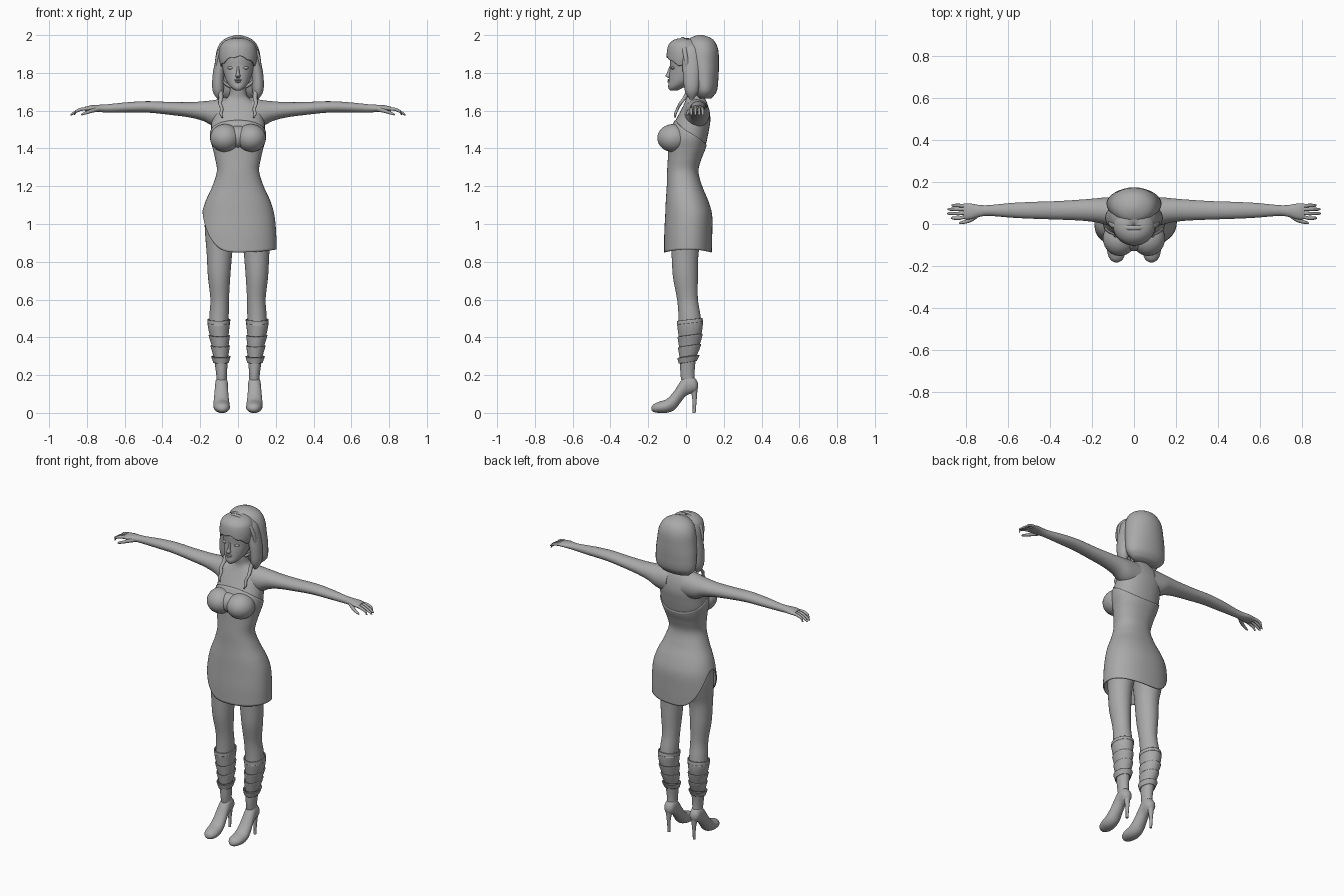
import bpy, bmesh, math
from math import sin, cos, pi
from mathutils import Matrix

grey = bpy.data.materials.new("plain grey")
grey.diffuse_color = (0.4, 0.4, 0.4, 1)


def finish(name, bm, thick=0):
    bmesh.ops.recalc_face_normals(bm, faces=bm.faces)
    me = bpy.data.meshes.new(name)
    bm.to_mesh(me)
    bm.free()
    ob = bpy.data.objects.new(name, me)
    bpy.context.collection.objects.link(ob)
    me.materials.append(grey)
    if thick:
        mod = ob.modifiers.new("thickness", 'SOLIDIFY')
        mod.thickness = thick
        mod.offset = -1
    bpy.ops.object.select_all(action='DESELECT')
    ob.select_set(True)
    bpy.context.view_layer.objects.active = ob
    bpy.ops.object.shade_smooth_by_angle(angle=math.radians(50))
    return ob


def sample(keys, t):
    """Smooth interpolation of (t, centre1, centre2, radius1, radius2) rows."""
    t = min(max(t, keys[0][0]), keys[-1][0])
    i = 0
    while i < len(keys) - 2 and t > keys[i + 1][0]:
        i += 1
    a, b = keys[i], keys[i + 1]
    p, n = keys[max(i - 1, 0)], keys[min(i + 2, len(keys) - 1)]
    h = b[0] - a[0]
    s = (t - a[0]) / h
    out = []
    for k in range(1, 5):
        ma = (b[k] - p[k]) / (b[0] - p[0]) * h
        mb = (n[k] - a[k]) / (n[0] - a[0]) * h
        out.append((2*s**3 - 3*s*s + 1)*a[k] + (s**3 - 2*s*s + s)*ma
                   + (3*s*s - 2*s**3)*b[k] + (s**3 - s*s)*mb)
    return out


def loft(name, keys, axis='z', side=1, lo=None, hi=None, grow=(0, 0),
         e=1.0, segs=32, steps=4, shell=0):
    """Skin elliptical rings along an axis; lo/hi may vary around the ring."""
    lo = lo or (lambda a: keys[0][0])
    hi = hi or (lambda a: keys[-1][0])
    n = steps * (len(keys) - 1)
    bm = bmesh.new()
    rings = []
    for j in range(n + 1):
        ring = []
        for i in range(segs):
            a = 2 * pi * i / segs
            f = j / n
            t = lo(a) + (hi(a) - lo(a)) * f
            c1, c2, r1, r2 = sample(keys, t)
            g = grow[0] + (grow[1] - grow[0]) * f
            u = c1 + (max(r1, .001) + g) * math.copysign(abs(cos(a))**e, cos(a))
            v = c2 + (max(r2, .001) + g) * math.copysign(abs(sin(a))**e, sin(a))
            x, y, z = {'x': (t, u, v), 'y': (u, t, v), 'z': (u, v, t)}[axis]
            ring.append(bm.verts.new((x * side, y, z)))
        rings.append(ring)
    for p, q in zip(rings, rings[1:]):
        for i in range(segs):
            k = (i + 1) % segs
            bm.faces.new((p[i], p[k], q[k], q[i]))
    if not shell:
        bm.faces.new(rings[0])
        bm.faces.new(rings[-1])
    return finish(name, bm, shell)


def ball(name, pos, scale):
    bm = bmesh.new()
    bmesh.ops.create_uvsphere(bm, u_segments=28, v_segments=16, radius=1,
                              matrix=Matrix.LocRotScale(pos, None, scale))
    return finish(name, bm)


# Torso, neck and dress share one profile
TORSO = [(.84, 0, .01, .2, .122), (.95, 0, .012, .198, .123), (1.05, 0, .014, .188, .12),
         (1.12, 0, .006, .168, .109), (1.2, 0, -.008, .132, .09), (1.28, 0, -.017, .108, .079),
         (1.35, 0, -.006, .118, .086), (1.4, 0, .005, .13, .095), (1.45, 0, .011, .143, .101),
         (1.5, 0, .021, .143, .101), (1.55, 0, .037, .14, .092), (1.6, 0, .048, .135, .076),
         (1.64, 0, .052, .1, .06), (1.665, 0, .05, .06, .05), (1.69, 0, .043, .045, .045),
         (1.8, 0, .025, .042, .043)]
loft("torso", TORSO, lo=lambda a: 1.1, e=.9)
loft("dress", TORSO, e=.9, segs=64, shell=.006, grow=(.004, .004),
     lo=lambda a: .85 + .015*cos(a)**2 + .205*max(0, -cos(a))**3,
     hi=lambda a: 1.485 - .065*sin(a))
ball("bust_centre", (0, -.068, 1.46), (.09, .06, .06))

# Head: skull, nose, lips
loft("head", [(1.706, 0, -.066, .014, .018), (1.72, 0, -.056, .034, .038),
              (1.75, 0, -.026, .058, .066), (1.79, 0, -.005, .073, .084),
              (1.83, 0, .008, .083, .092), (1.88, 0, .012, .088, .097),
              (1.93, 0, .015, .082, .09), (1.965, 0, .02, .05, .06)])
loft("nose", [(1.772, 0, -.085, .006, .006), (1.782, 0, -.09, .013, .018),
              (1.80, 0, -.087, .008, .014), (1.835, 0, -.08, .006, .008)], segs=16)
ball("upper_lip", (0, -.09, 1.762), (.02, .009, .005))
ball("lower_lip", (0, -.089, 1.753), (.016, .009, .006))

# Hair: back mass, fringe and band
loft("back_hair", [(1.665, 0, .1, .09, .035), (1.70, 0, .1, .125, .062), (1.78, 0, .095, .13, .077),
                   (1.86, 0, .088, .122, .086), (1.92, 0, .085, .112, .086),
                   (1.96, 0, .08, .093, .076), (1.985, 0, .077, .062, .055), (2.0, 0, .075, .015, .015)])
loft("fringe", [(1.82, 0, -.01, .088, .088), (1.88, 0, -.01, .1, .093), (1.94, 0, -.01, .094, .086),
                (1.965, 0, -.008, .075, .07), (1.98, 0, -.006, .045, .045), (1.986, 0, -.005, .005, .005)],
     segs=64, shell=.006,
     lo=lambda a: 1.83 + .05*max(0, -sin(a))**2 + .01*abs(cos(4.5*a)))
R, r = 1.0, .09
bm = bmesh.new()
N, M = 48, 10
vs = [[bm.verts.new((cos(2*pi*i/N) * (.114 + .008*cos(2*pi*j/M)),
                     .004 - .022*sin(2*pi*i/N) + .012*sin(2*pi*j/M),
                     1.85 + sin(2*pi*i/N) * (.132 + .008*cos(2*pi*j/M))))
       for j in range(M)] for i in range(N)]
for i in range(N):
    for j in range(M):
        bm.faces.new((vs[i][j], vs[(i+1) % N][j], vs[(i+1) % N][(j+1) % M], vs[i][(j+1) % M]))
finish("hair_band", bm)

LEG = [(.15, .087, .015, .028, .035), (.2, .087, .008, .028, .037), (.28, .09, .01, .036, .042),
       (.36, .095, .018, .044, .054), (.45, .102, .022, .051, .061), (.52, .1, .018, .051, .058),
       (.6, .097, .008, .049, .055), (.72, .1, -.003, .059, .066), (.85, .098, -.005, .068, .072),
       (.92, .096, .003, .076, .085), (1.0, .092, .01, .084, .098), (1.1, .09, .01, .075, .085)]
ARM = [(.05, .055, 1.585, .07, .075), (.1, .058, 1.585, .068, .075), (.14, .062, 1.588, .064, .066),
       (.18, .065, 1.597, .057, .053), (.25, .066, 1.604, .05, .041), (.36, .065, 1.612, .044, .034),
       (.48, .065, 1.62, .04, .03), (.58, .065, 1.618, .035, .027), (.7, .064, 1.612, .025, .021),
       (.74, .062, 1.612, .029, .019), (.78, .06, 1.612, .038, .016), (.81, .06, 1.609, .037, .012)]
FOOT = [(-.183, .083, .022, .008, .008), (-.173, .083, .025, .026, .02), (-.145, .084, .029, .04, .029),
        (-.1, .087, .038, .043, .037), (-.06, .088, .068, .04, .051), (-.03, .088, .11, .036, .056),
        (0, .087, .145, .034, .055), (.035, .087, .15, .032, .045), (.055, .087, .145, .024, .03),
        (.064, .087, .145, .008, .012)]

for s, tag in ((1, "left"), (-1, "right")):
    ball(tag + "_bust", (s*.068, -.068, 1.455), (.08, .084, .074))
    ball(tag + "_eye", (s*.038, -.068, 1.826), (.019, .012, .008))
    # Hair locks beside the face, with thin curled ends on the chest
    loft(tag + "_side_hair", [(1.66, .1, .03, .008, .01), (1.70, .105, .03, .028, .035),
                              (1.78, .104, .03, .031, .045), (1.86, .09, .03, .031, .05),
                              (1.93, .07, .03, .03, .05), (1.97, .04, .03, .02, .03)], side=s, segs=20)
    loft(tag + "_thin_lock", [(1.56, .082, -.058, .002, .002), (1.58, .09, -.057, .008, .007),
                              (1.61, .086, -.045, .009, .008), (1.64, .095, -.028, .01, .01),
                              (1.67, .09, -.005, .012, .012), (1.72, .095, .02, .014, .014)],
         side=s, segs=12)
    # Arm, fingers and thumb
    loft(tag + "_arm", ARM, 'x', s)
    for k, (y, tip) in enumerate(((.028, .87), (.05, .888), (.07, .886), (.088, .868))):
        loft(f"{tag}_finger_{k + 1}", [(.79, .062 + (y - .06)*.75, 1.61, .009, .01),
                                       (.83, y, 1.607, .0085, .009), (.86, y, 1.594, .0075, .008),
                                       (tip - .004, y, 1.58, .006, .006), (tip, y, 1.578, .002, .002)],
             'x', s, segs=10)
    loft(tag + "_thumb", [(.735, .045, 1.608, .01, .012), (.77, .024, 1.6, .012, .011),
                          (.80, .011, 1.59, .009, .009), (.826, .006, 1.581, .006, .006),
                          (.832, .005, 1.579, .002, .002)], 'x', s, segs=10)
    # Leg, boot shaft and flared boot bands
    loft(tag + "_leg", LEG, side=s)
    for k, (z0, z1) in enumerate(((.27, .3), (.3, .355), (.355, .41), (.41, .475), (.475, .495))):
        loft(f"{tag}_boot_band_{k + 1}", LEG, side=s, shell=.006, steps=1,
             lo=lambda a, z=z0: z + .008*sin(a), hi=lambda a, z=z1: z + .008*sin(a),
             grow=(.001, .008) if k < 4 else (.009, .009))
    # Shoe and heel
    loft(tag + "_shoe", FOOT, 'y', s)
    loft(tag + "_heel", [(0, .087, .043, .008, .008), (.05, .087, .045, .009, .01),
                         (.1, .087, .044, .015, .015), (.14, .087, .04, .024, .022)], side=s, segs=16)
